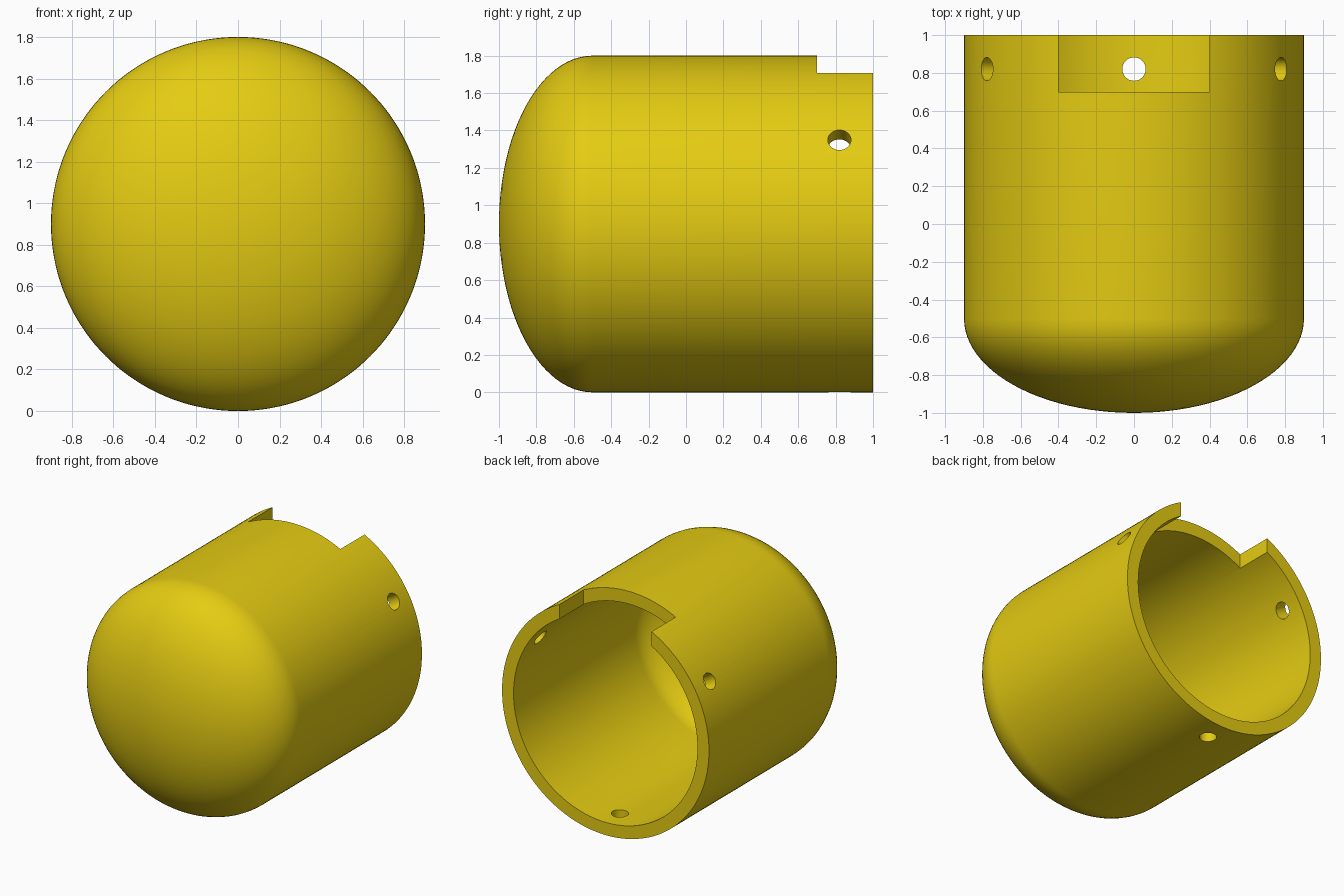
import bpy, bmesh
from math import sin, cos, pi, radians
from mathutils import Matrix, Vector

cube = bpy.data.objects.get("Cube")
if cube:
    bpy.data.objects.remove(cube, do_unlink=True)

RADIUS, WALL = 0.9, 0.1
DOME_START, RIM = -0.5, 1.0
AXIS = Vector((0, 0, RADIUS))

yellow = bpy.data.materials.new("warm yellow")
yellow.use_nodes = True
colour = (0.78, 0.6, 0.006, 1)
yellow.diffuse_color = colour
bsdf = next(n for n in yellow.node_tree.nodes if n.type == 'BSDF_PRINCIPLED')
bsdf.inputs["Base Color"].default_value = colour
bsdf.inputs["Roughness"].default_value = 0.6


def add_object(name, bm):
    bmesh.ops.recalc_face_normals(bm, faces=bm.faces)
    mesh = bpy.data.meshes.new(name)
    bm.to_mesh(mesh)
    bm.free()
    mesh.materials.append(yellow)
    obj = bpy.data.objects.new(name, mesh)
    bpy.context.collection.objects.link(obj)
    return obj


def dome_profile(radius, depth, steps=24):
    """Quarter ellipse from the pole to the straight wall."""
    angles = [i / steps * pi / 2 for i in range(steps + 1)]
    return [Vector((radius * sin(a), DOME_START - depth * cos(a), RADIUS)) for a in angles]


# Hollow cap: outer profile, flat rim and inner profile turned about the y axis
inner_radius = RADIUS - WALL
profile = dome_profile(RADIUS, 0.5)
profile += [Vector((r, RIM, RADIUS)) for r in (RADIUS, inner_radius)]
profile += reversed(dome_profile(inner_radius, 0.4))
bm = bmesh.new()
verts = [bm.verts.new(p) for p in profile]
edges = [bm.edges.new(pair) for pair in zip(verts, verts[1:])]
bmesh.ops.spin(bm, geom=verts + edges, cent=AXIS, axis=(0, 1, 0),
               angle=2 * pi, steps=144, use_merge=True)
bmesh.ops.remove_doubles(bm, verts=bm.verts, dist=0.0005)
cap = add_object("domed_cap", bm)

# Rectangular notch through the top of the rim
cutters = []
bm = bmesh.new()
bmesh.ops.create_cube(bm, size=1, matrix=Matrix.Translation((0, 1.0, 1.7))
                      @ Matrix.Diagonal((0.8, 0.6, 0.8, 1)))
cutters.append(add_object("notch_cutter", bm))

# Three radial screw holes, evenly spaced around the rim
for angle in (30, 150, 270):
    a = radians(angle)
    direction = Vector((cos(a), 0, sin(a)))
    centre = AXIS + direction * 0.85 + Vector((0, 0.82, 0))
    bm = bmesh.new()
    bmesh.ops.create_cone(bm, cap_ends=True, segments=32, radius1=0.062, radius2=0.062, depth=0.4,
                          matrix=Matrix.Translation(centre)
                          @ direction.to_track_quat('Z', 'Y').to_matrix().to_4x4())
    cutters.append(add_object("hole_cutter", bm))

# Cut the openings and discard the cutters
bpy.ops.object.select_all(action='DESELECT')
bpy.context.view_layer.objects.active = cap
cap.select_set(True)
for cutter in cutters:
    cutter.hide_render = True
    mod = cap.modifiers.new("cut", 'BOOLEAN')
    mod.operation, mod.solver, mod.object = 'DIFFERENCE', 'EXACT', cutter
    bpy.ops.object.modifier_apply(modifier=mod.name)
    bpy.data.objects.remove(cutter, do_unlink=True)

bpy.ops.object.shade_smooth_by_angle(angle=radians(30))
